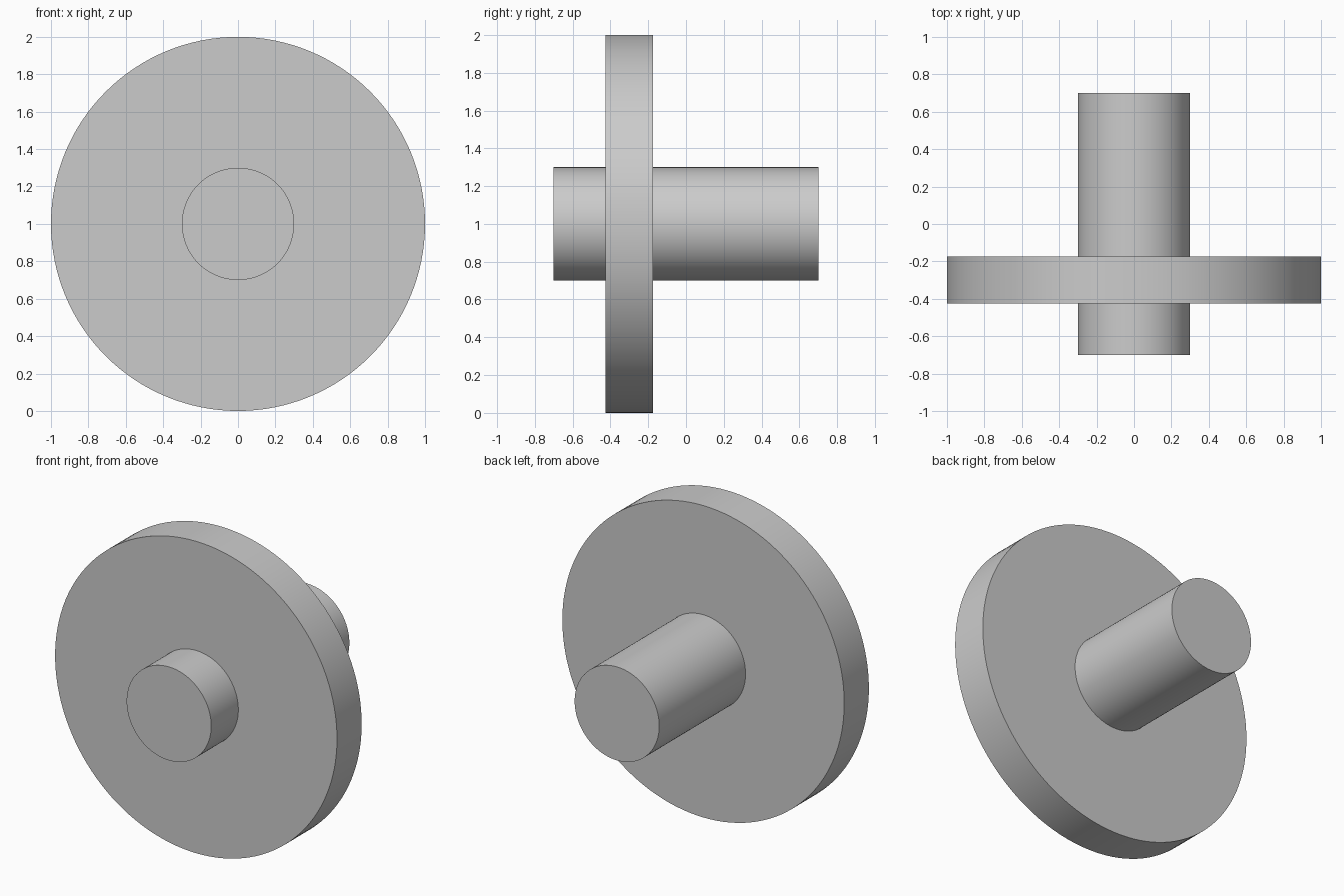
import bpy
import math

cube = bpy.data.objects.get("Cube")
if cube:
    bpy.data.objects.remove(cube, do_unlink=True)

grey = bpy.data.materials.new("light grey")
grey.use_nodes = True
colour = (0.6, 0.6, 0.6, 1)
grey.diffuse_color = colour
grey.node_tree.nodes["Principled BSDF"].inputs["Base Color"].default_value = colour


def round_part(name, radius, y_front, y_back):
    """Smooth cylinder lying along y, centred at height 1."""
    bpy.ops.mesh.primitive_cylinder_add(
        vertices=128, radius=radius, depth=y_back - y_front,
        location=(0, (y_front + y_back) / 2, 1), rotation=(math.pi / 2, 0, 0))
    part = bpy.context.object
    part.name = name
    part.data.materials.append(grey)
    bpy.ops.object.shade_smooth_by_angle(angle=math.radians(30))
    return part


# Wide wheel disc
disc = round_part("disc", 1.0, -0.425, -0.175)

# Shaft running through the disc, longer at the back
shaft = round_part("shaft", 0.3, -0.7, 0.7)
